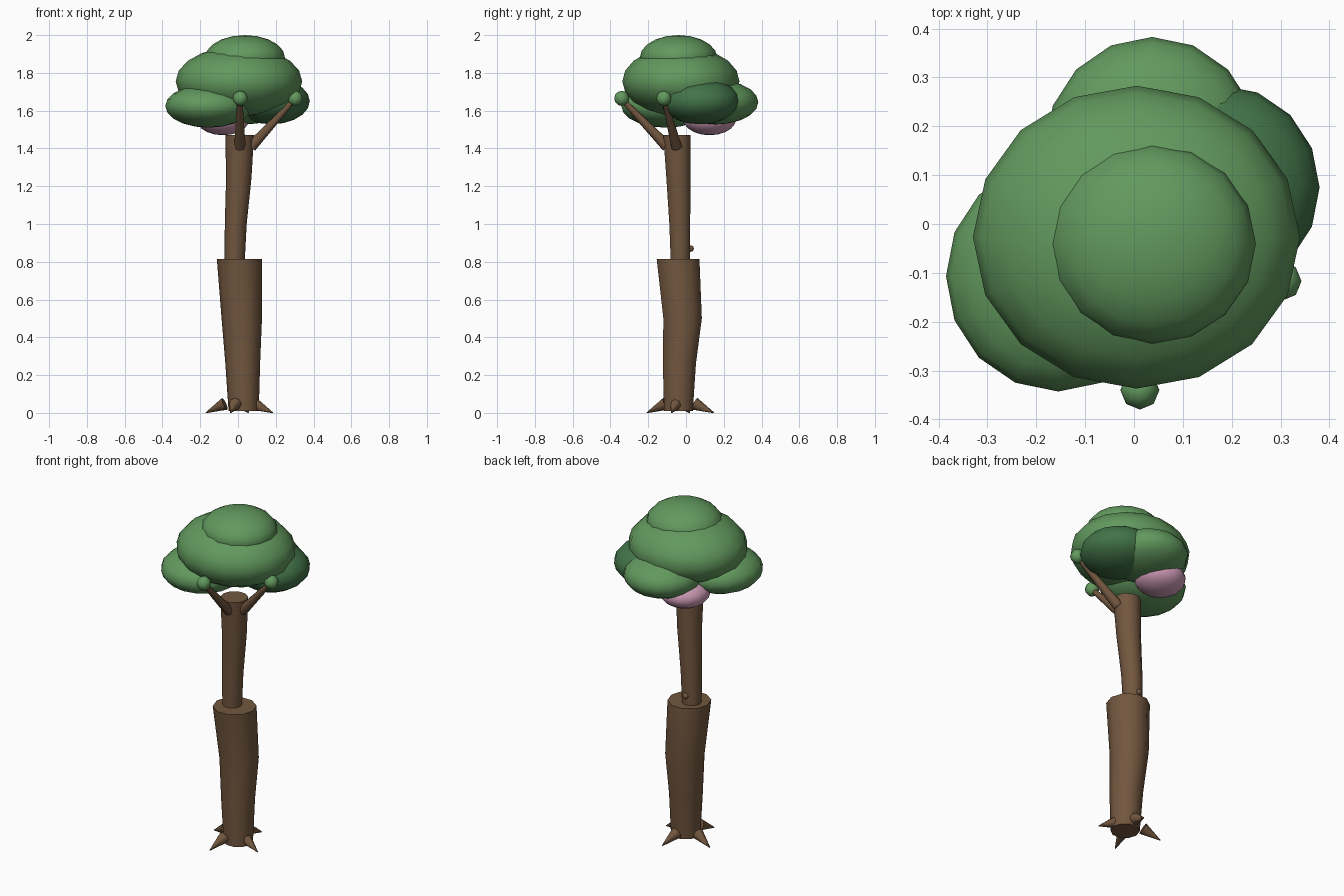
import bpy, bmesh, math
from mathutils import Vector

cube = bpy.data.objects.get("Cube")
if cube:
    bpy.data.objects.remove(cube, do_unlink=True)


def material(name, rgb):
    m = bpy.data.materials.new(name)
    m.use_nodes = True
    m.diffuse_color = (*rgb, 1)
    m.node_tree.nodes["Principled BSDF"].inputs["Base Color"].default_value = (*rgb, 1)
    return m


BARK = material("bark brown", (0.17, 0.095, 0.05))
LEAF = material("leaf green", (0.122, 0.319, 0.112))
DARK = material("dark leaf green", (0.054, 0.171, 0.065))
PINK = material("blossom pink", (0.62, 0.33, 0.47))


def finish(bm, name, mat, angle=50):
    bmesh.ops.recalc_face_normals(bm, faces=bm.faces)
    mesh = bpy.data.meshes.new(name)
    bm.to_mesh(mesh)
    bm.free()
    mesh.materials.append(mat)
    ob = bpy.data.objects.new(name, mesh)
    bpy.context.collection.objects.link(ob)
    bpy.ops.object.select_all(action='DESELECT')
    ob.select_set(True)
    bpy.context.view_layer.objects.active = ob
    bpy.ops.object.shade_smooth_by_angle(angle=math.radians(angle))
    return ob


def tube(name, rings, sides, mat):
    """Capped tube through rings of (x, y, z, radius), kept level."""
    bm = bmesh.new()
    loops = []
    for x, y, z, r in rings:
        turns = [math.tau * i / sides for i in range(sides)]
        loops.append([bm.verts.new((x + r * math.cos(a), y + r * math.sin(a), z)) for a in turns])
    for low, high in zip(loops, loops[1:]):
        for i in range(sides):
            j = (i + 1) % sides
            bm.faces.new((low[i], low[j], high[j], high[i]))
    bm.faces.new(loops[0])
    bm.faces.new(loops[-1])
    return finish(bm, name, mat)


def limb(name, start, end, r1, r2, mat, sides=8):
    """Tapered cone from start to end."""
    bm = bmesh.new()
    a, b = Vector(start), Vector(end)
    bmesh.ops.create_cone(bm, cap_ends=True, segments=sides, radius1=r1, radius2=r2,
                          depth=(b - a).length)
    ob = finish(bm, name, mat)
    ob.location = (a + b) / 2
    ob.rotation_euler = (b - a).to_track_quat('Z', 'Y').to_euler()
    return ob


def blob(name, centre, size, mat, u=16, v=10):
    bm = bmesh.new()
    bmesh.ops.create_uvsphere(bm, u_segments=u, v_segments=v, radius=1)
    for p in bm.verts:
        p.co = Vector(centre) + Vector(p.co[k] * size[k] for k in range(3))
    return finish(bm, name, mat, 80)


# Trunk in two sections, each widening upward
tube("lower_trunk", [(0.03, -0.04, 0.01, 0.08), (0.025, -0.035, 0.26, 0.092),
                     (0.02, -0.018, 0.5, 0.107), (0.007, -0.042, 0.815, 0.119)], 10, BARK)
tube("upper_trunk", [(-0.018, -0.03, 0.79, 0.053), (-0.012, -0.033, 1.0, 0.058),
                     (0.004, -0.04, 1.24, 0.067), (0.009, -0.048, 1.47, 0.076)], 10, BARK)
blob("trunk_knot", (-0.015, 0.025, 0.87), (0.017, 0.017, 0.017), BARK, 8, 6)

# Four pointed roots around the foot
for i in range(4):
    a = math.radians(75 + 90 * i)
    c, s = math.cos(a), math.sin(a)
    limb(f"root_{i + 1}", (0.007 + 0.08 * c, -0.03 + 0.08 * s, 0.048),
         (0.007 + 0.185 * c, -0.03 + 0.185 * s, 0.0), 0.034, 0.002, BARK)

# Branches with a leaf bud at the tip
for side, base, tip, bud in (
        ("front", (0.01, -0.10, 1.41), (0.01, -0.33, 1.65), (0.012, -0.34, 1.665)),
        ("left", (0.07, -0.05, 1.41), (0.29, -0.113, 1.65), (0.303, -0.117, 1.665))):
    limb(f"{side}_branch", base, tip, 0.03, 0.014, BARK)
    blob(f"{side}_bud", bud, (0.04, 0.04, 0.04), LEAF, 8, 6)

# Leaf canopy
blob("main_canopy", (0.005, -0.027, 1.755), (0.335, 0.31, 0.185), LEAF)
blob("top_canopy", (0.037, -0.04, 1.88), (0.212, 0.205, 0.12), LEAF)
blob("right_canopy", (-0.155, -0.107, 1.625), (0.23, 0.236, 0.115), LEAF)
blob("back_canopy", (0.037, 0.155, 1.645), (0.22, 0.228, 0.118), LEAF)
blob("left_canopy", (0.175, 0.075, 1.65), (0.205, 0.21, 0.122), DARK)
blob("blossom", (-0.08, 0.125, 1.555), (0.14, 0.14, 0.085), PINK)
